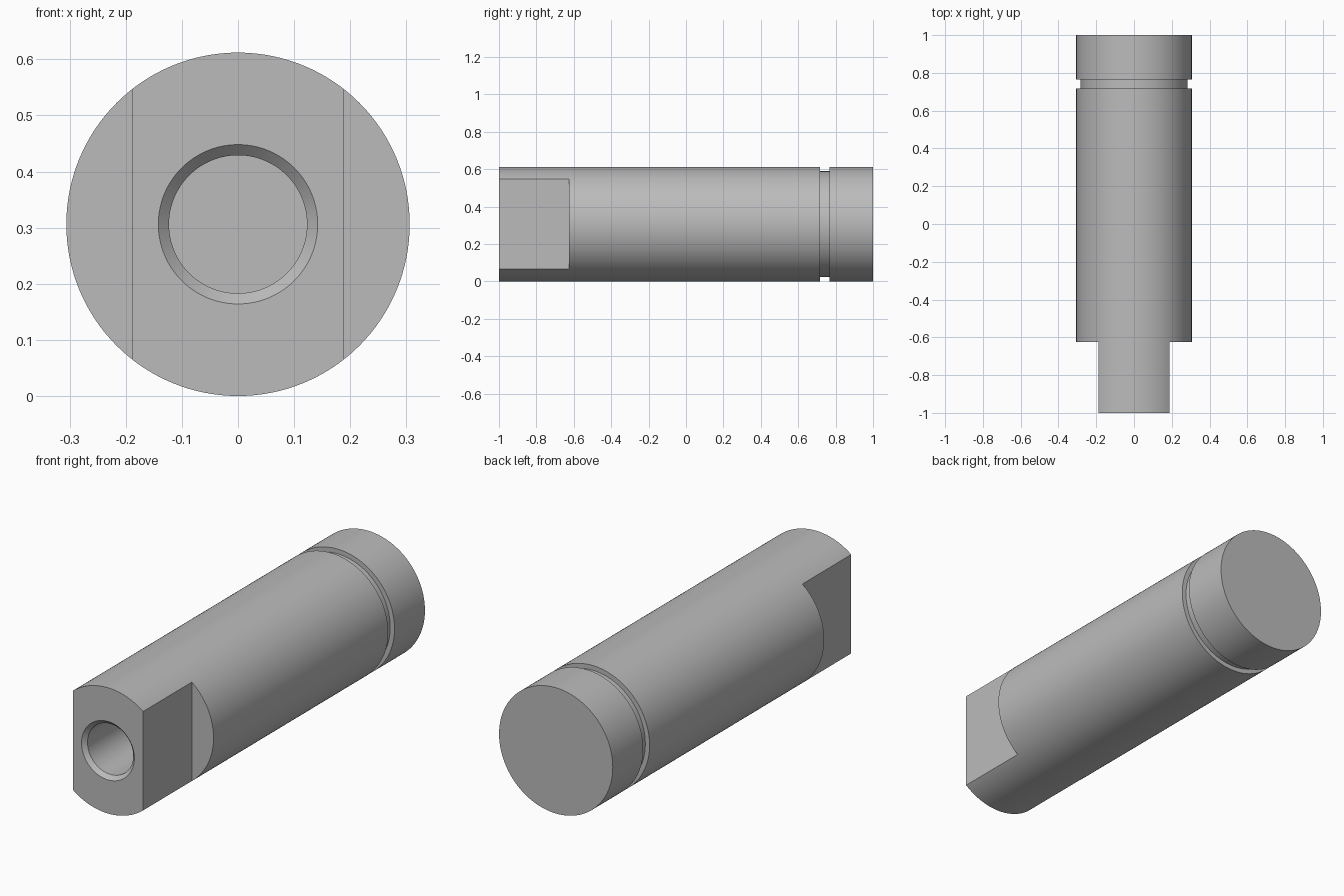
import bpy, bmesh
from math import pi
from mathutils import Vector

if "Cube" in bpy.data.objects:
    bpy.data.objects.remove(bpy.data.objects["Cube"])

SEGMENTS = 128
RADIUS = 0.306
FLAT_X = 0.189        # half width across the flats
FLAT_END = -0.625     # where the flats stop
HOLE, RIM = 0.123, 0.142

steel = bpy.data.materials.new("grey steel")
steel.use_nodes = True
grey = (0.5, 0.5, 0.5, 1)
steel.diffuse_color = grey
steel.node_tree.nodes["Principled BSDF"].inputs["Base Color"].default_value = grey


def add_object(name, bm):
    mesh = bpy.data.meshes.new(name)
    bm.to_mesh(mesh)
    bm.free()
    obj = bpy.data.objects.new(name, mesh)
    bpy.context.collection.objects.link(obj)
    return obj


# Pin: blind hole, chamfered mouth, long shaft, ring groove, plain head
profile = [
    (0, -0.35), (HOLE, -0.35), (HOLE, RIM - HOLE - 1), (RIM, -1),
    (RADIUS, -1), (RADIUS, 0.717), (0.283, 0.717),
    (0.283, 0.766), (RADIUS, 0.766), (RADIUS, 1), (0, 1),
]
bm = bmesh.new()
verts = [bm.verts.new((r, y, RADIUS)) for r, y in profile]
edges = [bm.edges.new(pair) for pair in zip(verts, verts[1:])]
bmesh.ops.spin(bm, geom=verts + edges, cent=(0, 0, RADIUS), axis=(0, 1, 0),
               angle=2 * pi, steps=SEGMENTS)
bmesh.ops.remove_doubles(bm, verts=bm.verts, dist=1e-4)
bmesh.ops.recalc_face_normals(bm, faces=bm.faces)
pin = add_object("pin", bm)
pin.data.materials.append(steel)

# Wrench flats cut from both sides of the front end
bpy.context.view_layer.objects.active = pin
pin.select_set(True)
for side, label in ((1, "left"), (-1, "right")):
    bm = bmesh.new()
    bmesh.ops.create_cube(bm, size=1)
    bmesh.ops.translate(bm, verts=bm.verts, vec=Vector(
        (side * (FLAT_X + 0.5), FLAT_END - 0.5, RADIUS)))
    cutter = add_object(label + "_flat_cutter", bm)
    cutter.data.materials.append(steel)
    cutter.hide_render = True
    cut = pin.modifiers.new(label + " flat", 'BOOLEAN')
    cut.operation, cut.solver, cut.object = 'DIFFERENCE', 'EXACT', cutter
    bpy.ops.object.modifier_apply(modifier=cut.name)
    bpy.data.objects.remove(cutter)

bpy.ops.object.shade_smooth_by_angle(angle=pi / 6)
